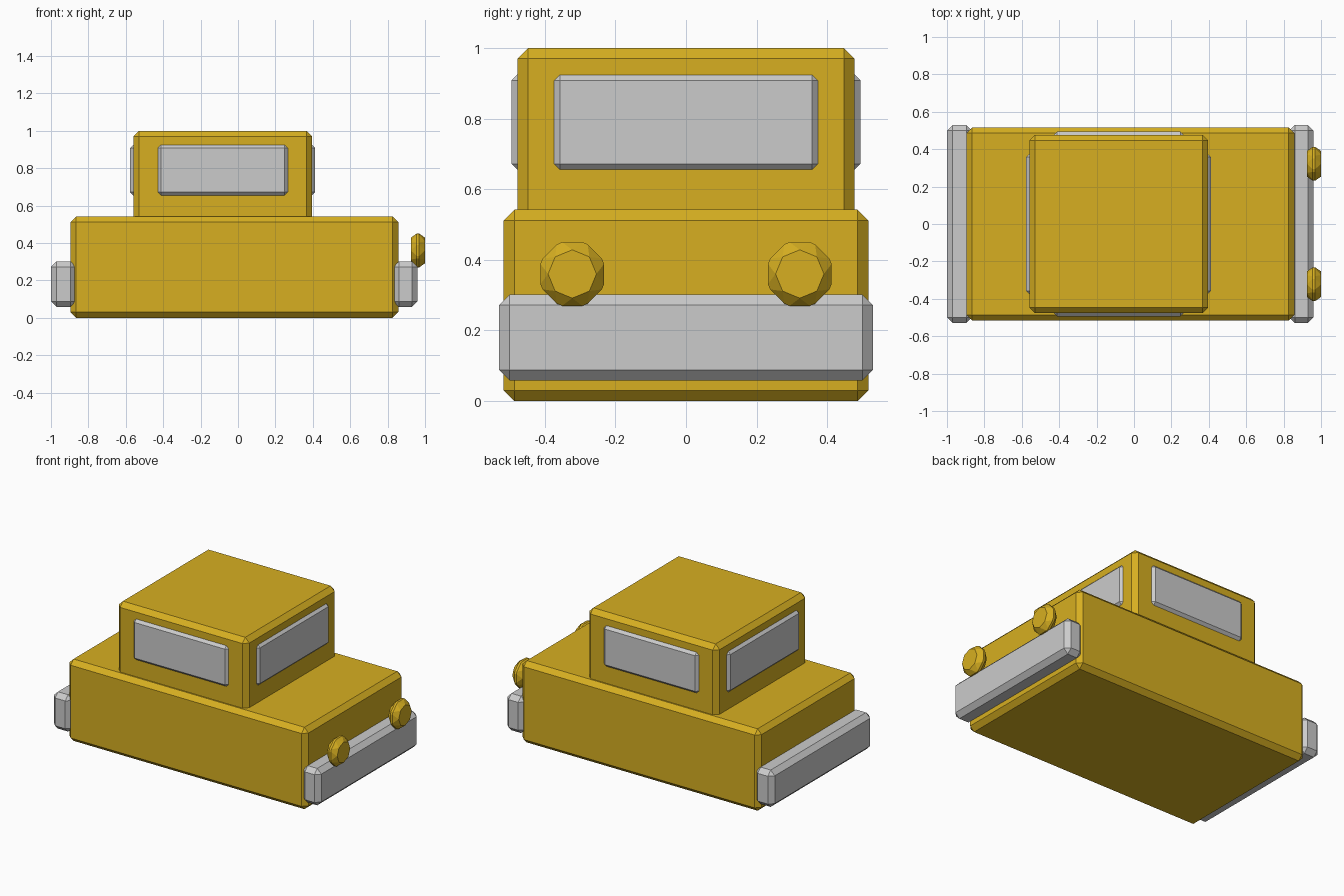
import bpy
import math

if "Cube" in bpy.data.objects:
    bpy.data.objects.remove(bpy.data.objects["Cube"])

yellow = bpy.data.materials.new("yellow_paint")
yellow.diffuse_color = (0.68, 0.43, 0.015, 1)
yellow.use_nodes = True
yellow.node_tree.nodes["Principled BSDF"].inputs["Base Color"].default_value = yellow.diffuse_color


def finish(ob, name, bevel, mat):
    ob.name = name
    bpy.ops.object.transform_apply(location=False, rotation=True, scale=True)
    mod = ob.modifiers.new("chamfer", 'BEVEL')
    mod.width = bevel
    mod.segments = 1
    mod.limit_method = 'ANGLE'
    if mat:
        ob.data.materials.append(mat)
    return ob


def box(name, x, y, z, bevel=0.03, mat=None):
    spans = (x, y, z)
    bpy.ops.mesh.primitive_cube_add(size=1, location=[(a + b) / 2 for a, b in spans])
    ob = bpy.context.object
    ob.scale = [b - a for a, b in spans]
    return finish(ob, name, bevel, mat)


# Main body and cabin
box("body", (-0.895, 0.857), (-0.516, 0.516), (0, 0.542), mat=yellow)
box("cabin", (-0.56, 0.396), (-0.477, 0.477), (0.49, 1.0), mat=yellow)

# Windows set into the cabin walls
glass_z = (0.654, 0.926)
box("windscreen", (0.372, 0.412), (-0.375, 0.375), glass_z, 0.018)
box("rear_window", (-0.577, -0.537), (-0.375, 0.375), glass_z, 0.018)
box("right_window", (-0.43, 0.267), (-0.494, -0.454), glass_z, 0.018)
box("left_window", (-0.43, 0.267), (0.454, 0.494), glass_z, 0.018)

# Bumpers
box("front_bumper", (0.83, 0.96), (-0.529, 0.529), (0.058, 0.302))
box("rear_bumper", (-1.0, -0.866), (-0.529, 0.529), (0.058, 0.302))

# Octagonal headlights
for side, name in ((-1, "right_headlight"), (1, "left_headlight")):
    bpy.ops.mesh.primitive_cylinder_add(
        vertices=8, radius=0.102, depth=0.076,
        location=(0.962, side * 0.322, 0.36), rotation=(0, math.pi / 2, 0))
    finish(bpy.context.object, name, 0.031, yellow)
